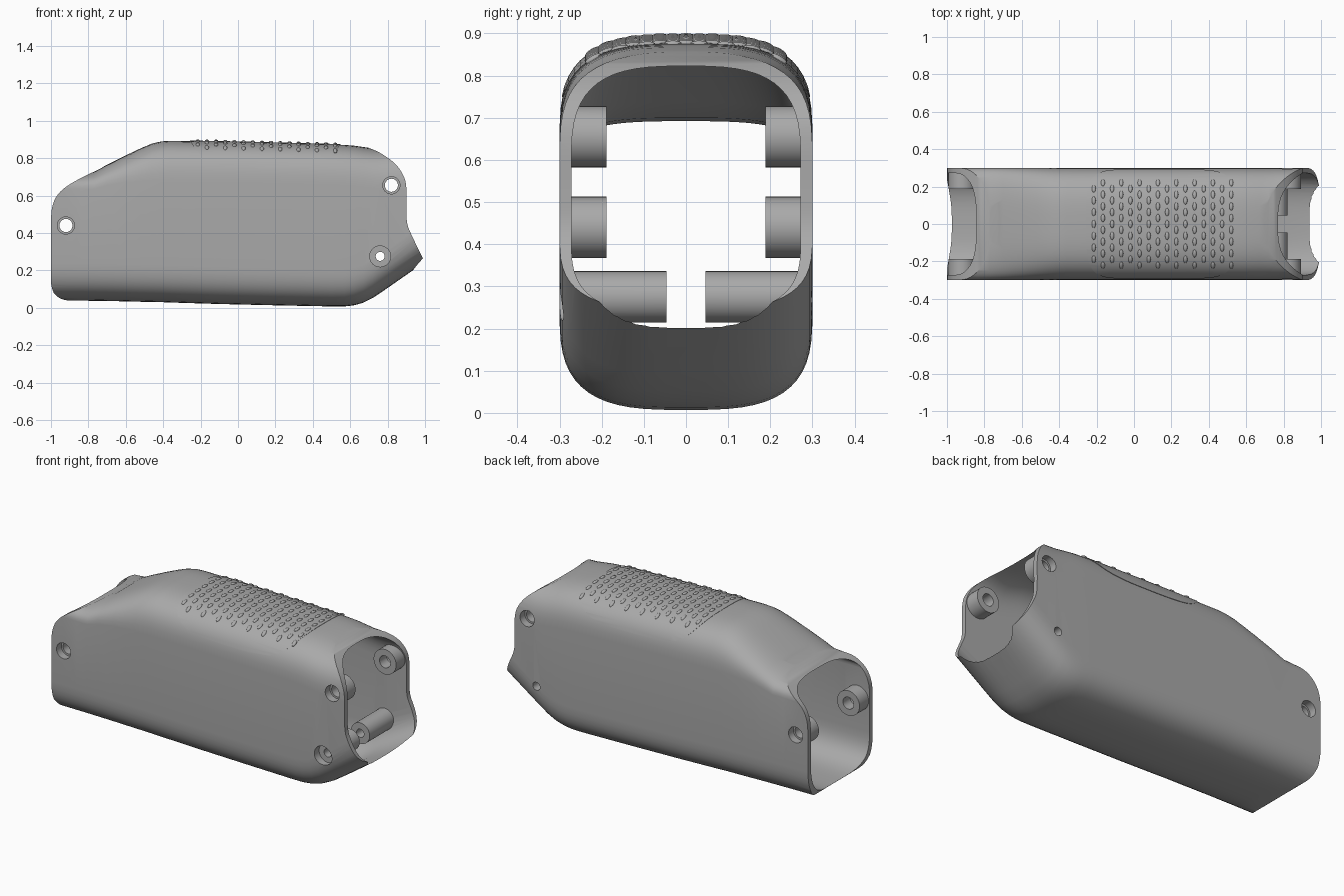
import bpy, bmesh, math
from mathutils import Matrix, Vector

cube = bpy.data.objects.get("Cube")
if cube:
    bpy.data.objects.remove(cube, do_unlink=True)

grey = bpy.data.materials.new("moulded_grey")
grey.use_nodes = True
grey.diffuse_color = (0.4, 0.4, 0.4, 1)
grey.node_tree.nodes["Principled BSDF"].inputs["Base Color"].default_value = grey.diffuse_color

# Tube stations: x, floor height, roof height, top corner height
STATIONS = [(-1.1, .04, .72, .1), (-.84, .038, .72, .1), (-.77, .037, .728, .11),
            (-.7, .036, .765, .13), (-.6, .034, .815, .17), (-.52, .032, .853, .21),
            (-.46, .031, .878, .235), (-.41, .03, .89, .25), (-.36, .028, .893, .25),
            (-.1, .02, .889, .25), (.2, .013, .882, .25), (.5, .007, .874, .25),
            (.57, .007, .871, .25), (.62, .013, .867, .25), (.67, .027, .86, .25),
            (.72, .052, .853, .25), (.78, .092, .85, .25), (1.1, .315, .85, .25)]


def new_object(name, bm):
    bmesh.ops.recalc_face_normals(bm, faces=bm.faces)
    mesh = bpy.data.meshes.new(name)
    bm.to_mesh(mesh)
    bm.free()
    obj = bpy.data.objects.new(name, mesh)
    bpy.context.collection.objects.link(obj)
    mesh.materials.append(grey)
    return obj


def section(x, floor, roof, top_h, inset):
    """Rounded cross-section ring, shrunk by the inset."""
    w, lo, hi = .3 - inset, floor + inset, roof - inset
    ring = []
    steps = 56
    for i in range(steps):
        a = 2 * math.pi * (i + .5) / steps
        c, s = math.cos(a), math.sin(a)
        y = w * math.copysign(abs(c) ** .64, c)
        rise = abs(s) ** .64
        if s > 0:
            h = top_h - inset * .5
            z = hi - h * (1 - rise)
        else:
            h = .24 - inset * .5
            z = lo + h * (1 - rise)
        ring.append((x, y, z))
    return ring


def tube(name, inset, stretch=1.0):
    bm = bmesh.new()
    rings = []
    for x, lo, hi, h in STATIONS:
        rings.append([bm.verts.new(p) for p in section(x * stretch if abs(x) > 1 else x, lo, hi, h, inset)])
    for a, b in zip(rings, rings[1:]):
        for i in range(len(a)):
            j = (i + 1) % len(a)
            bm.faces.new((a[i], a[j], b[j], b[i]))
    bm.faces.new(rings[0])
    bm.faces.new(rings[-1])
    return new_object(name, bm)


def prism(name, outline, half=.5):
    """Side outline extruded across the width."""
    bm = bmesh.new()
    rings = [[bm.verts.new((x, y, z)) for x, z in outline] for y in (-half, half)]
    for i in range(len(outline)):
        j = (i + 1) % len(outline)
        bm.faces.new((rings[0][i], rings[0][j], rings[1][j], rings[1][i]))
    bm.faces.new(rings[0])
    bm.faces.new(rings[1])
    return new_object(name, bm)


def rod(name, x, z, r, y0, y1):
    bm = bmesh.new()
    place = Matrix.Translation((x, (y0 + y1) / 2, z)) @ Matrix.Rotation(math.pi / 2, 4, 'X')
    bmesh.ops.create_cone(bm, cap_ends=True, segments=32, radius1=r, radius2=r,
                          depth=abs(y1 - y0), matrix=place)
    return new_object(name, bm)


def combine(obj, tool, operation):
    mod = obj.modifiers.new(operation.lower(), 'BOOLEAN')
    mod.operation, mod.solver, mod.object = operation, 'EXACT', tool
    bpy.context.view_layer.update()
    graph = bpy.context.evaluated_depsgraph_get()
    mesh = bpy.data.meshes.new_from_object(obj.evaluated_get(graph))
    obj.modifiers.clear()
    obj.data = mesh
    bpy.data.objects.remove(tool, do_unlink=True)


def arc(points, steps=5):
    """Smooth curve through a short list of points."""
    out = []
    for i in range(len(points) - 1):
        p = [Vector(points[min(max(i + k, 0), len(points) - 1)]) for k in (-1, 0, 1, 2)]
        for s in range(steps):
            t = s / steps
            out.append(p[1] + .5 * t * ((p[2] - p[0]) + t * ((2 * p[0] - 5 * p[1] + 4 * p[2] - p[3])
                       + t * (3 * p[1] - p[0] - 3 * p[2] + p[3]))))
    return out + [Vector(points[-1])]


def finish(obj):
    bpy.ops.object.select_all(action='DESELECT')
    obj.select_set(True)
    bpy.context.view_layer.objects.active = obj
    bpy.ops.object.shade_smooth_by_angle(angle=math.radians(32))


# Hollow housing
housing = tube("housing", 0)
combine(housing, tube("cavity", .028, 1.1), 'DIFFERENCE')

# Screw bosses on both inner walls: x, z, radius, inner end
BOSSES = [(-.92, .44, .073, .188), (.82, .655, .073, .188), (.76, .275, .061, .046)]
for x, z, r, end in BOSSES:
    for side in (-1, 1):
        combine(housing, rod("boss", x, z, r, side * end, side * .284), 'UNION')

# Screw holes with recessed heads
for x, z, r, end in BOSSES[:2]:
    combine(housing, rod("hole", x, z, .035, -.5, .5), 'DIFFERENCE')
    for side in (-1, 1):
        combine(housing, rod("recess", x, z, .046, side * .255, side * .5), 'DIFFERENCE')
x, z = BOSSES[2][:2]
combine(housing, rod("hole", x, z, .024, -.5, .5), 'DIFFERENCE')
combine(housing, rod("recess", x, z, .056, -.255, -.5), 'DIFFERENCE')

# Trim both mouths to the side outline
rear = arc([(-.73, .747), (-.88, .672), (-.96, .61), (-.993, .54), (-1, .46)])
rear += arc([(-1, .13), (-.985, .08), (-.95, .05), (-.9, .036), (-.86, .02)])
front = arc([(1.04, .15), (1, .24), (.93, .385), (.905, .45), (.9, .53), (.9, .64),
             (.885, .705), (.84, .77), (.76, .828), (.68, .862), (.62, .88)])
outline = rear + [Vector((-.8, -.2)), Vector((1.04, -.2))] + front
outline += [Vector((.55, 1.1)), Vector((-.55, 1.1)), Vector((-.6, .84))]
combine(housing, prism("trim", outline), 'INTERSECT')
finish(housing)

# Slightly raised grip pad over the top
pad = tube("grip_pad", -.003)
combine(pad, tube("pad_underside", .012, 1.1), 'DIFFERENCE')
pad_edge = arc([(-.26, .9), (-.235, .86), (-.19, .81), (-.12, .772), (0, .756), (.15, .75),
                (.3, .75), (.41, .765), (.48, .8), (.53, .85), (.55, .88)])
combine(pad, prism("pad_trim", pad_edge + [Vector((.55, 1.1)), Vector((-.26, 1.1))]), 'INTERSECT')
finish(pad)


def roof_at(x, y):
    """Height and sideways slope of the roof."""
    for a, b in zip(STATIONS, STATIONS[1:]):
        if a[0] <= x <= b[0]:
            roof = a[2] + (b[2] - a[2]) * (x - a[0]) / (b[0] - a[0])
    n = 1 / .32

    def height(v):
        return roof - .25 * (1 - (1 - (abs(v) / .3) ** n) ** (1 / n))
    return height(y), (height(y + .004) - height(y - .004)) / .008


# Staggered grip bumps
bm = bmesh.new()
COLUMNS, PITCH = 16, .063
for c in range(COLUMNS):
    x = -.215 + .735 * c / (COLUMNS - 1)
    rows = 8 if c % 2 else 7
    for r in range(rows):
        y = (r - (rows - 1) / 2) * PITCH
        z, slope = roof_at(x, y)
        place = (Matrix.Translation((x, y, z + .002)) @ Matrix.Rotation(math.atan(slope), 4, 'X')
                 @ Matrix.Diagonal((.011, .022, .008, 1)))
        bmesh.ops.create_uvsphere(bm, u_segments=12, v_segments=8, radius=1, matrix=place)
finish(new_object("grip_bumps", bm))
